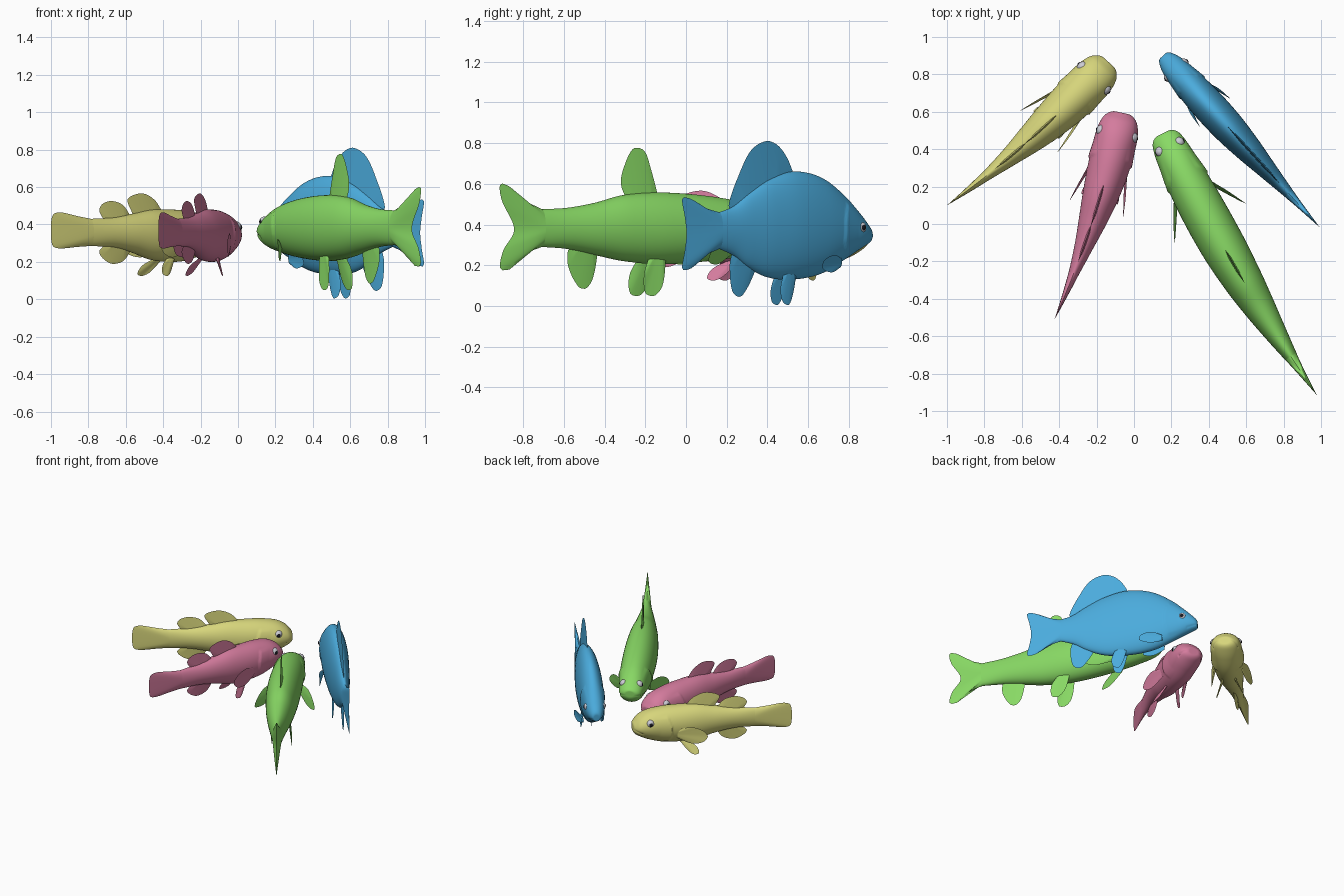
import bpy, bmesh, math
from mathutils import Vector, Matrix

if "Cube" in bpy.data.objects:
    bpy.data.objects.remove(bpy.data.objects["Cube"])


def material(name, rgb):
    m = bpy.data.materials.new(name)
    m.diffuse_color = (*rgb, 1)
    m.use_nodes = True
    m.node_tree.nodes["Principled BSDF"].inputs["Base Color"].default_value = m.diffuse_color
    return m


EYE = material("eye_white", (.6, .6, .66))
PUPIL = material("eye_pupil", (.01, .01, .015))


def hermite(ts, ps, t):
    """Smooth curve through points ps at parameters ts."""
    n = len(ts)
    k = next((i for i in range(n - 2) if t < ts[i + 1]), n - 2)

    def tangent(i):
        a, b = max(i - 1, 0), min(i + 1, n - 1)
        return (ps[b] - ps[a]) / (ts[b] - ts[a])
    d = ts[k + 1] - ts[k]
    x = (t - ts[k]) / d
    return (ps[k] * (2*x**3 - 3*x*x + 1) + tangent(k) * d * (x**3 - 2*x*x + x)
            + ps[k + 1] * (3*x*x - 2*x**3) + tangent(k + 1) * d * (x**3 - x*x))


def sample(pts, n):
    ps = [Vector(p) if len(p) == 3 else Vector((p[0], 0, p[1])) for p in pts]
    ts = [0]
    for a, b in zip(ps, ps[1:]):
        ts.append(ts[-1] + (b - a).length)
    return [hermite(ts, ps, ts[-1] * i / n) for i in range(n + 1)]


def finish(bm, name, mat):
    bmesh.ops.remove_doubles(bm, verts=bm.verts, dist=1e-5)
    bmesh.ops.recalc_face_normals(bm, faces=bm.faces)
    me = bpy.data.meshes.new(name)
    bm.to_mesh(me)
    bm.free()
    me.materials.append(mat)
    ob = bpy.data.objects.new(name, me)
    bpy.context.collection.objects.link(ob)
    bpy.ops.object.select_all(action='DESELECT')
    ob.select_set(True)
    bpy.context.view_layer.objects.active = ob
    bpy.ops.object.shade_smooth_by_angle(angle=math.radians(40))


class Fish:
    def __init__(self, name, rgb, nose, tail, bend, profile, gill, mouth):
        self.name, self.mat = name, material(name + "_skin", rgb)
        self.a, self.c = Vector((*nose, 0)), Vector((*tail, 0))
        h = (self.a - self.c).normalized()
        self.b = (self.a + self.c) / 2 + Vector((h.y, -h.x, 0)) * bend * 2
        self.us = [math.sqrt(p[0]) for p in profile]
        self.ps = [Vector(p[1:]) for p in profile]
        self.root = profile[-1]
        self.body(gill, mouth)

    def place(self, s, lat, z):
        """Distance along spine, sideways offset, height -> world."""
        a, b, c = self.a, self.b, self.c
        p = a * (1-s)**2 + b * 2*s*(1-s) + c * s*s
        t = ((a - b) * (1-s) + (b - c) * s).normalized()
        return p + Vector((t.y * lat, -t.x * lat, z))

    def section(self, s):
        top, bot, w = hermite(self.us, self.ps, math.sqrt(s))
        return (top + bot) / 2, (top - bot) / 2, w

    def body(self, gill, mouth):
        bm, rings, n, m = bmesh.new(), [], 100, 64
        for i in range(n + 1):
            s = (self.us[-1] * i / n)**2
            mid, h, w = self.section(s)
            ring = []
            for j in range(m):
                a = 2 * math.pi * j / m
                x, z = math.cos(a), math.sin(a)
                # gill cover step and mouth groove
                edge = gill - .05 * (z + .1)**2
                lift = max(0, 1 - (edge - s) / .08) if s < edge else 0
                k = 1 + .07 * lift * (1 if -.8 < z < .65 else 0)
                if s < .06:
                    k -= .07 * math.exp(-((mid + h * z - mouth + s * .5) / .006)**2)
                ring.append(bm.verts.new(self.place(s, w * x * k, mid + h * z)))
            rings.append(ring)
        for p, q in zip(rings, rings[1:]):
            for j in range(m):
                bm.faces.new((p[j], p[j-1], q[j-1], q[j]))
        bm.faces.new(rings[0])
        bm.faces.new(rings[-1])
        finish(bm, self.name + "_body", self.mat)

    def fin(self, part, base, edge, thick=.008, pair=False, round_base=False):
        """Thin wedge lofted from a base line to a rounded outer edge."""
        n, rows = 40, 8
        lo = sample(base, n)
        hi = sample([base[0]] + edge + [base[-1]], n)
        for side in ((1, -1) if pair else (1,)):
            bm = bmesh.new()
            for face in (1, -1):
                g = []
                for r in range(rows + 1):
                    row = []
                    for i in range(n + 1):
                        p = lo[i].lerp(hi[i], r / rows)
                        taper = min(1, 4 * i / n, 4 * (n - i) / n)
                        if round_base:
                            taper = math.sqrt(1 - (2 * i / n - 1)**2)
                        lat = side * p.y + face * thick * (1 - r / rows) * taper
                        row.append(bm.verts.new(self.place(p.x, lat, p.z)))
                    g.append(row)
                for p, q in zip(g, g[1:]):
                    for i in range(n):
                        bm.faces.new((p[i], p[i+1], q[i+1], q[i]))
            bmesh.ops.dissolve_degenerate(bm, dist=1e-6, edges=bm.edges)
            tag = {1: "_right", -1: "_left"}[side] if pair else ""
            finish(bm, f"{self.name}_{part}{tag}", self.mat)

    def tail(self, edge):
        """Tail fin continuing the last body section."""
        s, top, bot, w = self.root
        self.fin("tail_fin", [(s, top), (s, bot)], edge, w, round_base=True)

    def eyes(self, s, z, r):
        mid, h, w = self.section(s)
        lat = w * math.sqrt(max(0, 1 - ((z - mid) / h)**2))
        for side, tag in ((1, "right"), (-1, "left")):
            for part, rad, out, mat in (("eye", r, -.7 * r, EYE), ("pupil", r * .62, -.24 * r, PUPIL)):
                bm = bmesh.new()
                bmesh.ops.create_uvsphere(bm, u_segments=20, v_segments=12, radius=rad,
                    matrix=Matrix.Translation(self.place(s, side * (lat + out), z)))
                finish(bm, f"{self.name}_{part}_{tag}", mat)


# Deep-bodied blue fish
f = Fish("blue_fish", (.07, .41, .72), (.155, .9), (.995, -.02), 0,
         [(0, .36, .32, .02), (.03, .415, .295, .052), (.08, .475, .265, .07), (.15, .55, .22, .08),
          (.27, .635, .155, .09), (.41, .66, .13, .088), (.54, .62, .14, .073), (.65, .55, .19, .054),
          (.73, .487, .25, .04), (.8, .46, .28, .028)], .19, .33)
f.eyes(.085, .385, .03)
f.fin("dorsal_fin", [(.4, .64), (.54, .6), (.65, .53), (.74, .46)],
      [(.44, .73), (.49, .79), (.55, .81), (.63, .765), (.7, .635), (.75, .5)])
f.fin("anal_fin", [(.6, .19), (.73, .27)],
      [(.65, .09), (.69, .045), (.73, .07), (.745, .2)])
f.tail([(.87, .48), (.95, .525), (.997, .53), (.985, .44), (.975, .355), (.985, .27),
        (.997, .18), (.95, .185), (.87, .25)])
f.fin("pelvic_fin", [(.41, .03, .16), (.48, .03, .16)],
      [(.435, .035, .05), (.46, .04, .005), (.49, .04, .02), (.5, .035, .08)], .007, True)
f.fin("pectoral_fin", [(.2, .07, .235), (.2, .065, .19)],
      [(.26, .1, .25), (.32, .11, .225), (.33, .11, .185), (.27, .095, .165)], .006, True)

# Long green fish
f = Fish("green_fish", (.25, .7, .13), (.155, .485), (.985, -.925), -.03,
         [(0, .39, .35, .03), (.012, .415, .31, .07), (.04, .445, .28, .088), (.12, .5, .25, .105),
          (.26, .54, .22, .12), (.42, .557, .205, .12), (.55, .545, .22, .105), (.65, .507, .25, .085),
          (.75, .482, .28, .06), (.84, .475, .29, .036)], .18, .36)
f.eyes(.05, .415, .028)
f.fin("dorsal_fin", [(.43, .535), (.54, .52)],
      [(.455, .67), (.48, .765), (.515, .775), (.55, .68), (.56, .6)])
f.fin("anal_fin", [(.64, .27), (.73, .3)],
      [(.66, .13), (.685, .085), (.71, .095), (.745, .19), (.747, .27)])
f.tail([(.91, .525), (.955, .585), (.99, .6), (.985, .52), (.94, .375), (.98, .27),
        (.99, .18), (.955, .18), (.91, .25)])
f.fin("pelvic_fin", [(.42, .05, .24), (.48, .05, .24)],
      [(.44, .07, .1), (.47, .075, .05), (.5, .075, .06), (.505, .07, .15)], .008, True)
f.fin("pectoral_fin", [(.2, .1, .32), (.21, .09, .25)],
      [(.26, .16, .32), (.315, .205, .27), (.33, .215, .22), (.28, .16, .205)], .008, True)

# Two matching blunt-headed fish
for name, rgb, nose, tail in (("yellow_fish", (.68, .67, .2), (-.135, .865), (-1, .1)),
                              ("pink_fish", (.66, .2, .34), (-.065, .595), (-.425, -.51))):
    f = Fish(name, rgb, nose, tail, .03,
             [(0, .36, .31, .035), (.012, .385, .285, .07), (.04, .42, .265, .095), (.1, .455, .235, .112),
              (.2, .475, .205, .114), (.3, .48, .2, .108), (.41, .478, .213, .094), (.52, .457, .25, .074),
              (.64, .437, .278, .05), (.77, .43, .285, .028)], .24, .335)
    f.eyes(.1, .385, .031)
    f.fin("front_dorsal_fin", [(.33, .465), (.51, .445)],
          [(.38, .53), (.45, .565), (.52, .555), (.55, .53), (.53, .48)])
    f.fin("rear_dorsal_fin", [(.53, .445), (.69, .42)],
          [(.58, .505), (.645, .525), (.7, .51), (.72, .475)])
    f.fin("anal_fin", [(.53, .26), (.69, .29)],
          [(.575, .205), (.645, .19), (.7, .22), (.72, .255)])
    f.tail([(.85, .445), (.95, .465), (.99, .45), (1, .37), (.99, .285), (.95, .272), (.85, .28)])
    f.fin("pelvic_fin", [(.29, .045, .22), (.34, .045, .22)],
          [(.345, .08, .145), (.38, .1, .125), (.41, .1, .135), (.395, .08, .18)], .008, True)
    f.fin("pectoral_fin", [(.27, .1, .33), (.27, .095, .26)],
          [(.36, .13, .355), (.43, .145, .33), (.46, .15, .285), (.43, .145, .24), (.36, .125, .225)], .008, True)
